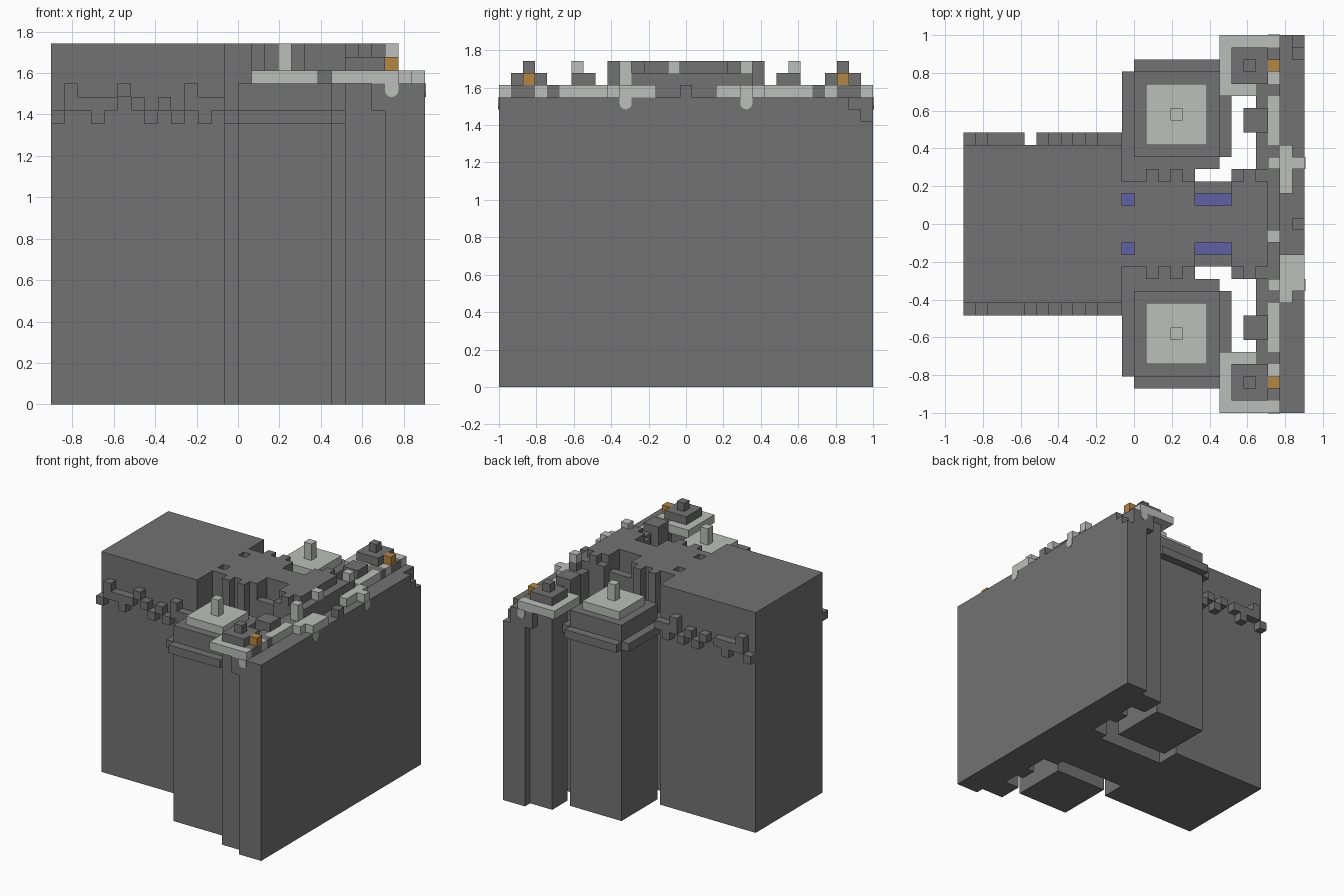
import bpy
import bmesh
from mathutils import Matrix, Vector

default_cube = bpy.data.objects.get("Cube")
if default_cube:
    bpy.data.objects.remove(default_cube, do_unlink=True)

# One block is the grid unit of the whole building
BLOCK = 2 / 31
X_START = -14 * BLOCK
BOTH = (-1, 1)


def make_material(name, red, green, blue):
    material = bpy.data.materials.new(name)
    material.use_nodes = True
    color = (red, green, blue, 1)
    material.diffuse_color = color
    material.node_tree.nodes["Principled BSDF"].inputs["Base Color"].default_value = color
    return material


STONE = make_material("stone grey", .17, .17, .17)
PALE = make_material("pale grey", .50, .52, .50)
ORANGE = make_material("orange", .46, .24, .06)
GLASS = make_material("blue glass", .12, .12, .38)


def finish(name, bm, material):
    mesh = bpy.data.meshes.new(name)
    bm.to_mesh(mesh)
    bm.free()
    mesh.materials.append(material)
    bpy.context.collection.objects.link(bpy.data.objects.new(name, mesh))


def box(name, material, x_range, y_range, z_range):
    """Box between block coordinates: x from the left end, y from the middle."""
    low = Vector((X_START + x_range[0] * BLOCK, min(y_range) * BLOCK, z_range[0] * BLOCK))
    high = Vector((X_START + x_range[1] * BLOCK, max(y_range) * BLOCK, z_range[1] * BLOCK))
    bm = bmesh.new()
    size = Matrix.Diagonal((*(high - low), 1))
    bmesh.ops.create_cube(bm, size=1, matrix=Matrix.Translation((low + high) / 2) @ size)
    finish(name, bm, material)


def pair(name, material, x_range, y_range, z_range):
    """The same box on both long sides of the building."""
    for side in BOTH:
        label = "front_" if side < 0 else "back_"
        box(label + name, material, x_range, [side * y for y in y_range], z_range)


def drip(name, location, axis):
    """Thin round spot hanging below a pale ledge."""
    bm = bmesh.new()
    turn = Matrix.Rotation(1.5708, 4, axis)
    bmesh.ops.create_cone(bm, cap_ends=True, segments=16, radius1=BLOCK / 2,
                          radius2=BLOCK / 2, depth=.008,
                          matrix=Matrix.Translation(location) @ turn)
    finish(name, bm, PALE)


# Nave and the stepped corbels along its sides
box("nave", STONE, (0, 13), (-6.5, 6.5), (0, 27))
corbel_steps = ["low", "tall", "mid", "step", "mid", "high", "mid",
                "low", "mid", "low", "tall", "step", "mid"]
corbel_heights = {"low": (21, 22), "mid": (22, 23), "high": (23, 24),
                  "tall": (22, 24), "step": (21, 23)}
for side in BOTH:
    for i, step in enumerate(corbel_steps):
        if side > 0 and step == "high":
            continue
        box("corbel", STONE, (i, i + 1), (side * 6.5, side * 7.5), corbel_heights[step])

# Crossing with window pits
box("crossing_spine", STONE, (13, 25), (-1.5, 1.5), (0, 27))
pair("crossing_side", STONE, (14, 19), (1.5, 3.5), (0, 27))
pair("crossing_edge", STONE, (13, 14), (2.5, 3.5), (0, 27))
pair("window_wall", STONE, (19, 22), (2.5, 3.5), (0, 25))
pair("choir_side", STONE, (22, 25), (1.5, 3.5), (0, 27))
pair("choir_edge", STONE, (22, 25), (3.5, 4.5), (0, 26))
box("choir_end", STONE, (25, 26), (-4.5, 4.5), (24, 26))
for start, end in ((13, 14), (19, 22)):
    pair("window_shaft", STONE, (start, end), (1.5, 2.5), (0, 21.9))
    pair("window", GLASS, (start, end), (1.5, 2.5), (21.9, 22))
for tooth in (15, 17):
    pair("roof_tooth", STONE, (tooth, tooth + 1), (3.5, 4.5), (22, 27))
pair("choir_tooth", STONE, (23, 24), (3.5, 4.5), (26, 27))

# Side towers with ledge, pale cap and mast
pair("side_tower", STONE, (14, 21), (5.5, 12.5), (0, 24))
pair("tower_ledge", STONE, (13, 19), (3.5, 12.5), (21, 22))
pair("tower_ledge_end", STONE, (19, 22), (5.5, 12.5), (21, 22))
pair("tower_ledge_corner", STONE, (19, 21), (4.5, 5.5), (21, 22))
pair("tower_ledge_side", STONE, (14, 21), (12.5, 13.5), (21, 22))
pair("tower_cap", PALE, (15, 20), (6.5, 11.5), (24, 25))
pair("tower_mast", PALE, (17, 18), (8.5, 9.5), (25, 27))

# Facade wall with a stepped notch in one upper corner
box("facade", STONE, (25, 28), (-15.5, 13.5), (0, 24))
box("facade_corner", STONE, (25, 27), (13.5, 15.5), (0, 24))
box("facade_notch_step", STONE, (27, 28), (13.5, 14.5), (0, 23))
box("facade_notch_base", STONE, (27, 28), (14.5, 15.5), (0, 22))
box("facade_back", STONE, (24, 25), (-14.5, 14.5), (0, 25))

# Corner turrets on the facade
pair("turret", STONE, (22, 24), (11.5, 14.5), (0, 24))
pair("turret_bracket", STONE, (24, 25), (14.5, 15.5), (22, 24))
pair("turret_platform", PALE, (21, 24), (10.5, 15.5), (24, 25))
pair("turret_platform_lip", PALE, (24, 25), (14.5, 15.5), (24, 25))
pair("turret_slab", STONE, (22, 25), (11.5, 14.5), (25, 26))
pair("turret_pinnacle", STONE, (23, 24), (12.5, 13.5), (26, 27))
pair("turret_lamp", ORANGE, (25, 26), (12.5, 13.5), (25, 26))

# Buttresses behind the facade
pair("buttress", STONE, (23, 25), (7.5, 9.5), (0, 26))

# Parapet: stone and pale stretches along the facade top
pair("parapet_stone", STONE, (25, 26), (12.5, 14.5), (24, 25))
pair("parapet_link", STONE, (25, 26), (10.5, 11.5), (24, 25))
pair("parapet_pale_block", PALE, (25, 26), (11.5, 12.5), (24, 25))
pair("parapet_pale_end", PALE, (25, 26), (14.5, 15.5), (24, 25))
pair("parapet_pale_run", PALE, (25, 26), (6.5, 10.5), (24, 25))
pair("parapet_pale_middle", PALE, (26, 27), (2.5, 6.5), (24, 25))
pair("parapet_pale_ledge", PALE, (27, 28), (4.5, 5.5), (24, 25))
box("parapet_pale_front", PALE, (27, 28), (-4.5, -2.5), (24, 25))
box("parapet_center", STONE, (27, 28), (-.5, .5), (24, 25))

# Pale finials on the parapet
pair("finial_base", STONE, (25, 26), (4.5, 6.5), (24, 25))
box("front_finial", PALE, (25, 26), (-5.5, -4.5), (25, 27))
box("back_finial_stem", STONE, (25, 26), (4.5, 5.5), (25, 26))
box("back_finial", PALE, (25, 26), (4.5, 5.5), (26, 27))
box("middle_finial", PALE, (25, 26), (-1.5, -.5), (26, 27))

# Round drips below the pale ledges
for side in BOTH:
    drip("ledge_drip", (14 * BLOCK, side * 5 * BLOCK, 23.5 * BLOCK), "Y")
    drip("corner_drip", (X_START + 25.5 * BLOCK, side * 15.5 * BLOCK, 23.5 * BLOCK), "X")
    box("ledge_drip_top", PALE, (27.95, 28.06), (side * 4.5, side * 5.5), (23.5, 24))
    box("corner_drip_top", PALE, (25, 26), (side * 15.45, side * 15.56), (23.5, 24))
